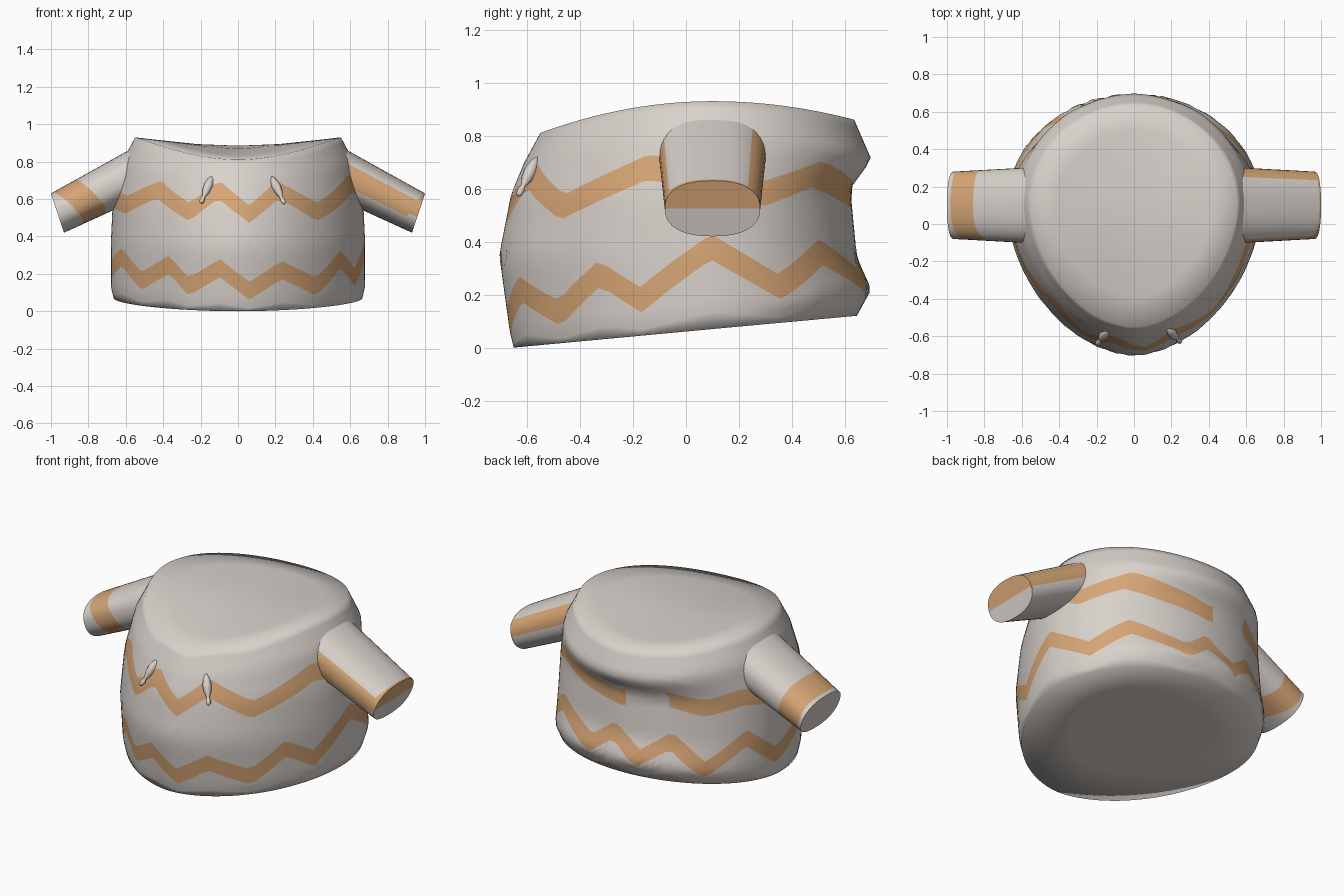
import bpy, bmesh, math
from math import sin, cos, pi, radians, degrees
from mathutils import Vector

cube = bpy.data.objects.get("Cube")
if cube:
    bpy.data.objects.remove(cube, do_unlink=True)


def make_material(name, rgb):
    mat = bpy.data.materials.new(name)
    mat.use_nodes = True
    mat.diffuse_color = (*rgb, 1)
    bsdf = mat.node_tree.nodes["Principled BSDF"]
    bsdf.inputs["Base Color"].default_value = (*rgb, 1)
    bsdf.inputs["Roughness"].default_value = 0.8
    return mat


CREAM = make_material("cream_wool", (0.69, 0.64, 0.60))
ORANGE = make_material("orange_stripe", (0.68, 0.38, 0.18))


def loft(name, rings, paint, start_cap=None, end_cap=None, sharp=180):
    """Skin closed rings; paint(row, column) gives the material index."""
    bm = bmesh.new()
    rows = [[bm.verts.new(p) for p in ring] for ring in rings]
    n = len(rows[0])
    for r in range(len(rows) - 1):
        for c in range(n):
            d = (c + 1) % n
            f = bm.faces.new((rows[r][c], rows[r][d], rows[r + 1][d], rows[r + 1][c]))
            f.material_index = paint(r, c)
    for tip, ring, r in ((start_cap, rows[0], -1), (end_cap, rows[-1], len(rows))):
        if tip is not None:
            v = bm.verts.new(tip)
            for c in range(n):
                f = bm.faces.new((ring[c], ring[(c + 1) % n], v))
                f.material_index = paint(r, c)
    bmesh.ops.recalc_face_normals(bm, faces=bm.faces)
    mesh = bpy.data.meshes.new(name)
    bm.to_mesh(mesh)
    bm.free()
    obj = bpy.data.objects.new(name, mesh)
    bpy.context.collection.objects.link(obj)
    mesh.materials.append(CREAM)
    mesh.materials.append(ORANGE)
    bpy.ops.object.select_all(action="DESELECT")
    obj.select_set(True)
    bpy.context.view_layer.objects.active = obj
    bpy.ops.object.shade_smooth_by_angle(angle=radians(sharp))


def lerp(a, b, t):
    return a + (b - a) * t


def sample(points, x):
    """Piecewise linear lookup in a list of (x, value)."""
    for (x0, v0), (x1, v1) in zip(points, points[1:]):
        if x <= x1:
            return lerp(v0, v1, (x - x0) / (x1 - x0))
    return points[-1][1]


# Body cross-sections: half width, front y, back y, then z at front, side, back
SECTIONS = [
    (0.665, -0.65, 0.645, 0.00, 0.07, 0.12),
    (0.68, -0.665, 0.70, 0.06, 0.13, 0.22),
    (0.68, -0.705, 0.645, 0.35, 0.36, 0.34),
    (0.67, -0.66, 0.62, 0.58, 0.58, 0.60),
    (0.62, -0.61, 0.70, 0.70, 0.80, 0.71),
    (0.55, -0.55, 0.635, 0.81, 0.93, 0.86),
]
MID_Y = 0.1

# Zigzag turning points: angle around the body, height
LOWER = [(8, .38), (29, .23), (48, .36), (75, .25), (88, .36), (103, .24), (118, .36),
         (135, .2), (153, .36), (170, .2), (197, .29), (217, .16), (236, .25), (247, .13),
         (262, .23), (275, .11), (290, .22), (310, .13), (329, .28), (344, .18), (368, .38)]
UPPER = [(10, .65), (25, .58), (46, .655), (66, .6), (90, .56), (104, .58), (117, .6),
         (133, .555), (152, .6), (166, .57), (180, .6), (200, .57), (227, .65), (247, .53),
         (261, .65), (275, .52), (289, .65), (311, .53), (345, .68), (370, .65)]
BAND = 0.048
STEPS = (4, 2, 5, 2, 7)
COLUMNS = 112


def zigzag(points, angle):
    return sample(points, angle if angle >= points[0][0] else angle + 360)


def body_column(theta):
    """Points from hem to collar, with rows that follow the zigzag edges."""
    c, s = cos(theta), sin(theta)
    power = 1 if s > 0 else 1.1  # the front is a little pointed
    across = math.copysign(abs(c) ** power, c)
    depth = abs(s) ** power
    prof = []
    for i, (a, front, back, zf, zs, zb) in enumerate(SECTIONS):
        y, z = (back, zb) if s > 0 else (front, zf)
        height = lerp(zs, z, depth ** (1 + i / 5))
        prof.append((height, Vector((a * across, MID_Y + (y - MID_Y) * depth))))
    angle = degrees(math.atan2(MID_Y + (0.55 if s > 0 else -0.8) * depth, 0.68 * across)) % 360
    low, up = zigzag(LOWER, angle), zigzag(UPPER, angle)
    stops = [prof[0][0], low - BAND, low + BAND, up - BAND, up + BAND, prof[-1][0]]
    heights = [stops[0]]
    for z0, z1, n in zip(stops, stops[1:], STEPS):
        heights += [lerp(z0, z1, (i + 1) / n) for i in range(n)]
    return [Vector((*sample(prof, z), z)) for z in heights]


columns = [body_column(2 * pi * i / COLUMNS) for i in range(COLUMNS)]
wall = [list(ring) for ring in zip(*columns)]


def shrink(ring, k, centre, blend):
    return [Vector((p.x * k, MID_Y + (p.y - MID_Y) * k, lerp(p.z, centre, blend))) for p in ring]


# Flat slanted underside and saddle-shaped neck closure
HEM_Z, NECK_Z = 0.07, 0.885
under = [shrink(wall[0], 0.6, HEM_Z, 0.4)]
neck = [shrink(wall[-1], k, NECK_Z, b) for k, b in ((0.75, 0.35), (0.4, 0.8))]
first = len(under) + STEPS[0]
second = first + STEPS[1] + STEPS[2]


def paint_body(r, c):
    if second <= r < second + STEPS[3]:  # upper stripe breaks under the back collar
        return int(not 91 < 360 * c / COLUMNS < 115)
    return int(first <= r < first + STEPS[1])


loft("sweater_body", under + wall + neck, paint_body, (0, MID_Y, HEM_Z), (0, MID_Y, NECK_Z))


# Sleeves: tapered tubes sloping down and outwards
SIDES = 40
SLEEVE_STEPS = (6, 3, 2)


def sleeve(name, side):
    def point(t, phi):
        up = math.copysign(abs(sin(phi)) ** 0.85, sin(phi))
        across = math.copysign(abs(cos(phi)) ** 0.85, cos(phi))
        mid = Vector((0.51, 0.1, 0.755)).lerp(Vector((0.965, 0.1, 0.525)), t)
        rise = Vector((0.04, 0, 0.125)).lerp(Vector((0.035, 0, 0.105)), t)
        p = mid + rise * up + Vector((0, lerp(0.205, 0.18, t), 0)) * across
        return Vector((side * p.x, p.y, p.z))

    cols = []
    for i in range(SIDES):
        phi = 2 * pi * i / SIDES
        mid = 0.83 - 0.13 * (1 - sin(phi)) * (1 - cos(phi)) / 2
        stops = (0, mid - 0.14, mid + 0.13, 1)
        ts = [0]
        for a, b, n in zip(stops, stops[1:], SLEEVE_STEPS):
            ts += [lerp(a, b, (k + 1) / n) for k in range(n)]
        cols.append([point(t, phi) for t in ts])
    rings = [list(r) for r in zip(*cols)]

    def paint(r, c):
        phi = 2 * pi * (c + 0.5) / SIDES
        if side < 0:  # cuff ring
            return int(SLEEVE_STEPS[0] <= r < SLEEVE_STEPS[0] + SLEEVE_STEPS[1])
        if r >= len(rings):  # upper half of the cuff end
            return int(sin(phi) > 0)
        if r == len(rings) - 2:
            return int(sin(phi) > -0.1)
        if cos(phi) < 0:  # stripe along the front
            return int(-0.3 < sin(phi) < 0.5)
        return int(0 < sin(phi) < 0.7)  # stripe along the back

    loft(name, rings, paint, None, (side * 0.965, 0.1, 0.525), 60)


sleeve("left_sleeve", 1)
sleeve("right_sleeve", -1)


# Drawstrings: small teardrops with a knotted tip
def drawstring(name, top, bottom):
    top, bottom = Vector(top), Vector(bottom)
    axis = (bottom - top).normalized()
    u = axis.orthogonal().normalized()
    v = axis.cross(u)
    shape = [(0.03, 0.007), (0.15, 0.018), (0.35, 0.025), (0.55, 0.021), (0.7, 0.01),
             (0.76, 0.009), (0.82, 0.014), (0.94, 0.012)]
    rings = [[top.lerp(bottom, t) + (u * cos(a) + v * sin(a)) * r
              for a in [2 * pi * i / 10 for i in range(10)]] for t, r in shape]
    loft(name, rings, lambda r, c: 0, top, bottom)


drawstring("right_drawstring", (-0.135, -0.56, 0.725), (-0.20, -0.645, 0.575))
drawstring("left_drawstring", (0.18, -0.56, 0.72), (0.25, -0.635, 0.57))
